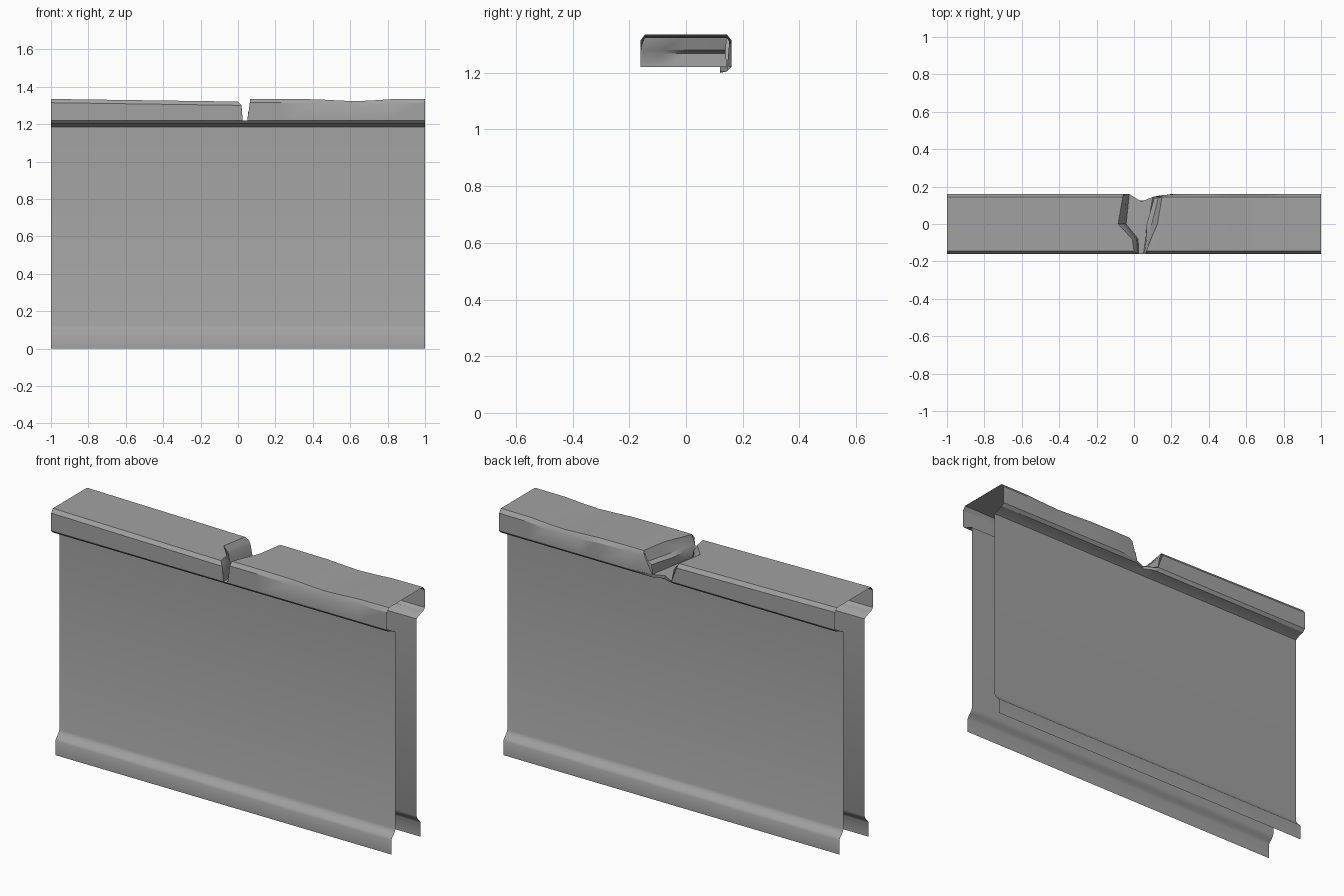
import bpy, math

cube = bpy.data.objects.get("Cube")
if cube:
    bpy.data.objects.remove(cube, do_unlink=True)

grey = bpy.data.materials.new("stone_grey")
grey.use_nodes = True
colour = (0.36, 0.36, 0.36, 1)
grey.diffuse_color = colour
grey.node_tree.nodes["Principled BSDF"].inputs["Base Color"].default_value = colour


def sheet(name, rows):
    """Skin a grid of points; every row has the same number of points."""
    n = len(rows[0])
    faces = [(r * n + c, (r + 1) * n + c, (r + 1) * n + c + 1, r * n + c + 1)
             for r in range(len(rows) - 1) for c in range(n - 1)]
    mesh = bpy.data.meshes.new(name)
    mesh.from_pydata([p for row in rows for p in row], [], faces)
    mesh.materials.append(grey)
    mesh.update()
    obj = bpy.data.objects.new(name, mesh)
    bpy.context.collection.objects.link(obj)
    bpy.ops.object.select_all(action='DESELECT')
    obj.select_set(True)
    bpy.context.view_layer.objects.active = obj
    bpy.ops.object.shade_smooth_by_angle(angle=math.radians(32))
    return obj


# Wall panels with a flared skirting, open at the ends
panel = [(0.125, 0), (0.125, 0.075), (0.118, 0.088), (0.105, 0.1),
         (0.095, 0.112), (0.09, 0.125), (0.09, 1.185)]
sheet("front_panel", [[(x, -y, z) for y, z in panel] for x in (-1, 1)])
sheet("back_panel", [[(x, y, z) for y, z in reversed(panel)] for x in (-1, 1)])

# Lips under the cap; the back one is dented at the break
lip = [(0.09, 1.185), (0.12, 1.2), (0.145, 1.205), (0.16, 1.22)]
dent = [(-1, 0.16), (-0.03, 0.16), (0, 0.14), (0.04, 0.12), (0.1, 0.145), (0.2, 0.16), (1, 0.16)]
sheet("front_lip", [[(x, -y, z) for y, z in lip] for x in (-1, 1)])
sheet("back_lip", [[(x, min(y, d), z) for y, z in reversed(lip)] for x, d in dent])

# Cap cross-section, from the front lower edge over the top to the back
section = [(-0.16, 1.22), (-0.16, 1.315), (-0.145, 1.335), (-0.08, 1.335),
           (0, 1.335), (0.145, 1.335), (0.16, 1.315), (0.16, 1.22)]


def right_point(x, i):
    y, z = section[i]
    return (x, y, z if z < 1.25 else z - 0.014 * (x + 1))


def left_point(x, i, dip=0.0):
    y, z = section[i]
    depth = (0, 0.03, 0.012, 0.012, 0.012, 0.012, 0.02, 0)[i]
    return (x, y, z - depth * dip)


# Right half of the cap, ending at the break
right_break = [0.025, 0.018, 0, -0.01, -0.085, -0.06, -0.055, -0.025]
right_rows = [[right_point(-1, i) for i in range(8)],
              [right_point(x, i) for i, x in enumerate(right_break)]]
sheet("right_cap", right_rows)

# Left half of the cap, worn down in the middle
left_break = [0.05, 0.063, 0.065, 0.09, 0.125, 0.15, 0.14, 0.1]
left_rows = [[left_point(x, i) for i, x in enumerate(left_break)]]
for x, dip in ((0.22, 0), (0.42, 0.15), (0.52, 0.6), (0.62, 1), (0.72, 0.65), (0.82, 0.1), (1, 0)):
    left_rows.append([left_point(x, i, dip) for i in range(8)])
left_rows[0][7] = (0.1, 0.145, 1.22)
left_rows[0][6] = (0.14, 0.153, 1.315)
sheet("left_cap", left_rows)


def loop(xs, ys, z):
    return [(x, y, z) for x, y in zip(xs, ys)]


# Stepped faces of the break
wide = (-0.16, -0.08, 0, 0.16)
right_foot = loop((0.025, 0.022, -0.042, -0.025), wide, 1.22)
sheet("right_break_face", [
    right_rows[1][2:6],
    loop((0.016, 0.0, -0.068, -0.048), wide, 1.302),
    loop((0.02, 0.012, -0.055, -0.038), wide, 1.285),
    right_foot])

left_foot = loop((0.05, 0.062, 0.075, 0.1), (-0.16, -0.08, 0, 0.145), 1.22)
sheet("left_break_face", [
    left_foot,
    loop((0.055, 0.066, 0.068, 0.108), (-0.16, -0.08, 0, 0.14), 1.268),
    loop((0.06, 0.078, 0.095, 0.13), (-0.16, -0.08, 0, 0.14), 1.28),
    left_rows[0][2:6]])

# Floor of the break
middle = loop((0.037, 0.04, 0.02, 0.04), (-0.16, -0.08, 0, 0.12), 1.22)
sheet("break_floor", [right_foot, middle, left_foot])
